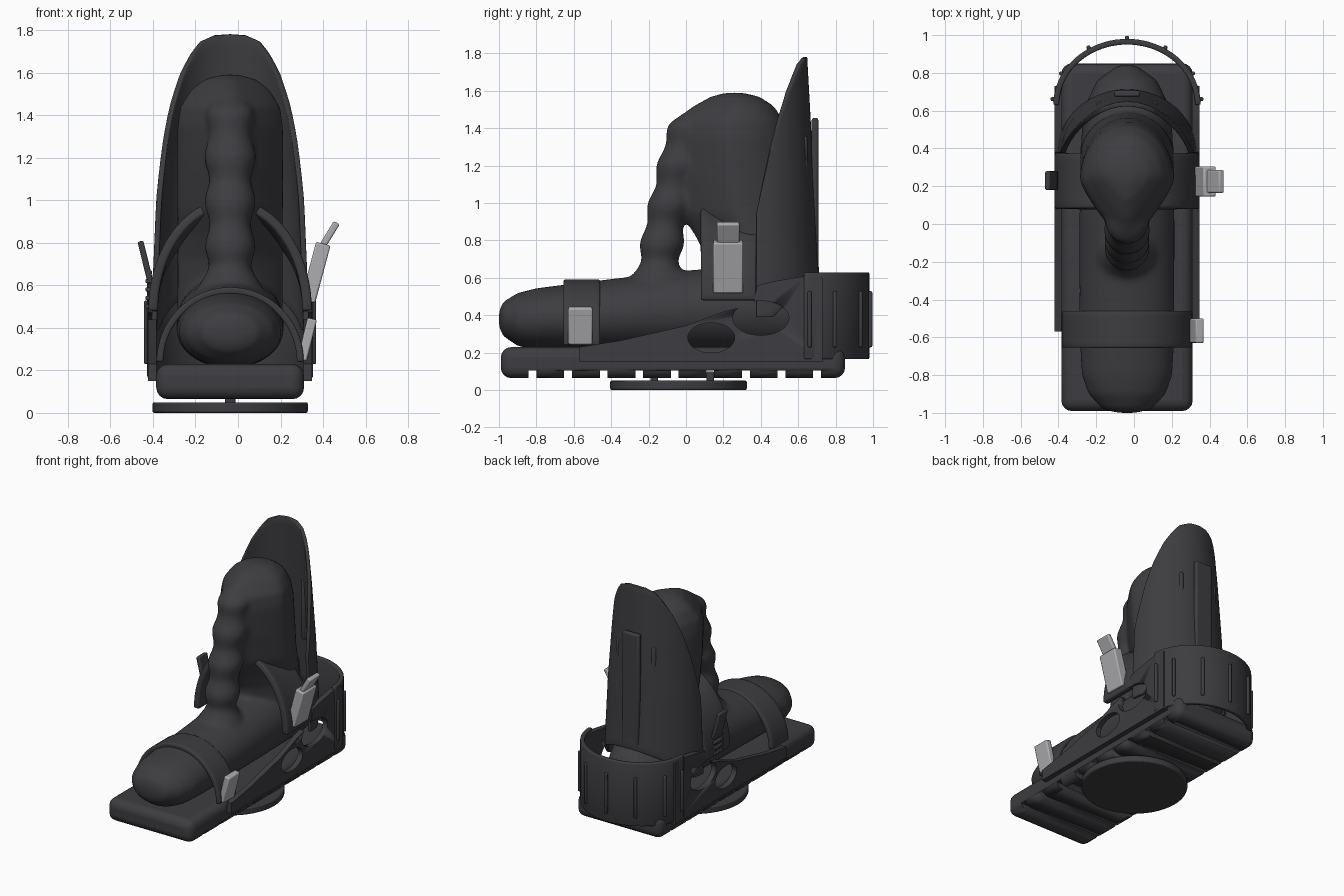
import bpy, bmesh, math
from mathutils import Vector, Matrix

CX = -0.037  # centre line of the binding
old = bpy.data.objects.get("Cube")
if old:
    bpy.data.objects.remove(old)


def material(name, rgb):
    m = bpy.data.materials.new(name)
    m.use_nodes = True
    m.diffuse_color = (*rgb, 1)
    m.node_tree.nodes["Principled BSDF"].inputs["Base Color"].default_value = (*rgb, 1)
    return m


DARK = material("charcoal", (0.047, 0.046, 0.052))
GREY = material("buckle grey", (0.42, 0.42, 0.44))


def finish(name, bm, mat=DARK, angle=35):
    bmesh.ops.recalc_face_normals(bm, faces=bm.faces)
    me = bpy.data.meshes.new(name)
    bm.to_mesh(me)
    bm.free()
    ob = bpy.data.objects.new(name, me)
    bpy.context.collection.objects.link(ob)
    me.materials.append(mat)
    bpy.ops.object.select_all(action='DESELECT')
    ob.select_set(True)
    bpy.context.view_layer.objects.active = ob
    bpy.ops.object.shade_smooth_by_angle(angle=math.radians(angle))
    return ob


def bake(ob):
    """Turn the modifier result into plain mesh."""
    dg = bpy.context.evaluated_depsgraph_get()
    me = bpy.data.meshes.new_from_object(ob.evaluated_get(dg))
    ob.modifiers.clear()
    ob.data = me


def bevel(ob, width, segments=2):
    b = ob.modifiers.new("bevel", 'BEVEL')
    b.width, b.segments, b.limit_method = width, segments, 'ANGLE'
    return ob


def box(name, centre, size, mat=DARK, tilt=0, turn=0, r=0.008):
    bm = bmesh.new()
    rot = Matrix.Rotation(turn, 4, 'Z') @ Matrix.Rotation(tilt, 4, 'Y')
    bmesh.ops.create_cube(bm, size=1, matrix=Matrix.Translation(centre) @ rot
                          @ Matrix.Diagonal((*size, 1)))
    return bevel(finish(name, bm, mat), r)


def cut(ob, cutters):
    for c in cutters:
        m = ob.modifiers.new("cut", 'BOOLEAN')
        m.operation, m.object, m.solver = 'DIFFERENCE', c, 'EXACT'
        c.hide_render = True
    bake(ob)
    for c in cutters:
        bpy.data.objects.remove(c)


def sheet(name, f, nu, nv, thick):
    """Curved sheet from f(u, v), given thickness and softened rims."""
    bm = bmesh.new()
    g = [[bm.verts.new(f(i / nu, j / nv)) for j in range(nv + 1)] for i in range(nu + 1)]
    for i in range(nu):
        for j in range(nv):
            bm.faces.new((g[i][j], g[i + 1][j], g[i + 1][j + 1], g[i][j + 1]))
    ob = finish(name, bm)
    s = ob.modifiers.new("thickness", 'SOLIDIFY')
    s.thickness, s.offset = thick, 0
    return bevel(ob, thick * 0.25)


def loft(bm, rings):
    """Closed skin through rings of points, capped at both ends."""
    vs = [[bm.verts.new(p) for p in ring] for ring in rings]
    n = len(vs[0])
    for a, b in zip(vs, vs[1:]):
        for i in range(n):
            bm.faces.new((a[i], a[(i + 1) % n], b[(i + 1) % n], b[i]))
    bm.faces.new(vs[0])
    bm.faces.new(vs[-1])


def interp(table, t):
    for (a, va), (b, vb) in zip(table, table[1:]):
        if t <= b:
            return va + (vb - va) * (t - a) / (b - a)
    return table[-1][1]


def circle(n=32):
    return [(math.cos(2 * math.pi * i / n), math.sin(2 * math.pi * i / n)) for i in range(n)]


# Boot: foot, leg and ridged tongue fused into one skin
boot = bmesh.new()
foot = [(-1.0, .05, .34, .42), (-.98, .13, .29, .47), (-.9, .205, .235, .52), (-.8, .24, .215, .545),
        (-.6, .252, .21, .57), (-.35, .252, .21, .6), (0, .252, .21, .64), (.3, .25, .21, .66),
        (.6, .235, .21, .66), (.76, .16, .24, .58), (.84, .05, .32, .46)]
loft(boot, [[(CX + rx * c, y, (lo + hi) / 2 + (hi - lo) / 2 * s) for c, s in circle()]
            for y, rx, lo, hi in foot])
leg = [(.4, .25, .14, .6), (.72, .25, .1, .59), (.84, .25, .04, .58), (.95, .25, -.04, .57),
       (1.15, .25, -.08, .56), (1.35, .25, -.09, .54), (1.44, .235, -.07, .52),
       (1.52, .185, .04, .47), (1.57, .12, .13, .39), (1.59, .04, .21, .3)]
loft(boot, [[(CX + rx * c * (1 - .55 * max(0, -s)), (a + b) / 2 + (b - a) / 2 * s, z)
             for c, s in circle()] for z, rx, a, b in leg])
spine = [(.45, -.16), (.65, -.145), (.85, -.12), (1.4, .01), (1.5, .06)]
width = [(.45, .19), (.6, .14), (.7, .108), (1.3, .112), (1.44, .1), (1.5, .04)]
rings = []
for k in range(43):
    z = .45 + k * .025
    r = interp(width, z) + .012 * math.sin((z - .73) * 2 * math.pi / .21)
    rings.append([(CX + r * c, interp(spine, z) + r * s, z) for c, s in circle(24)])
loft(boot, rings)
boot = finish("boot", boot)
m = boot.modifiers.new("fuse", 'REMESH')
m.mode, m.voxel_size, m.use_smooth_shade = 'VOXEL', 0.018, True
m = boot.modifiers.new("soften", 'SMOOTH')
m.factor, m.iterations = 0.5, 6

# Base plate with grooves across the sole
base = bevel(box("base_plate", (CX, -.07, .147), (.695, 1.84, .165), r=0), .055, 4)
base.modifiers.remove(base.modifiers[0])
cut(base, [box("groove", (CX, -.82 + .19 * i, .075), (1, .042, .06), r=0) for i in range(9)])

# Mounting disc
bm = bmesh.new()
bmesh.ops.create_cone(bm, cap_ends=True, segments=48, radius1=.365, radius2=.365, depth=.05,
                      matrix=Matrix.Translation((CX, -.04, .025)))
bevel(finish("mounting_disc", bm), .008)
for y in (-.17, .13):
    box("disc_screw", (CX, y, .07), (.05, .04, .06))

# Side rails with two oval windows
profile = [(-.57, .15), (-.57, .23), (-.35, .265), (0, .345), (.2, .42), (.36, .46), (.38, .56),
           (.46, .58), (.64, .61), (.73, .6), (.73, .15)]
for side, label in ((-1, "right"), (1, "left")):
    x = CX + side * .365
    bm = bmesh.new()
    f = bm.faces.new([bm.verts.new((x - .02, y, z)) for y, z in profile])
    out = bmesh.ops.extrude_face_region(bm, geom=[f])["geom"]
    bmesh.ops.translate(bm, vec=(.04, 0, 0), verts=[v for v in out if isinstance(v, bmesh.types.BMVert)])
    rail = finish(label + "_side_rail", bm)
    holes = []
    for y, z, ry, rz in ((.135, .28, .125, .08), (.4, .385, .15, .092)):
        bm = bmesh.new()
        bmesh.ops.create_cone(bm, cap_ends=True, segments=36, radius1=1, radius2=1, depth=.3,
                              matrix=Matrix.Translation((x, y, z)) @ Matrix.Diagonal((1, ry, rz, 1))
                              @ Matrix.Rotation(math.pi / 2, 4, 'Y'))
        holes.append(finish("window_cutter", bm))
    cut(rail, holes)


# Heel cup band with upright ribs
def heel(u, v):
    a = math.pi * (u - .5)
    return Vector((CX + .375 * math.sin(a), .63 + .335 * math.cos(a), .165 + .465 * v))


sheet("heel_cup", heel, 40, 1, .03)
for d in (-85, -62, -31, 0, 31, 62, 85):
    p = heel(d / 180 + .5, .46)
    a = math.radians(d)
    box("heel_rib", p + Vector((math.sin(a), math.cos(a), 0)) * .016, (.022, .03, .3), turn=-a)

# Highback shell rising behind the leg
rim = [(0, 1.78), (15, 1.775), (30, 1.745), (40, 1.69), (52, 1.6), (65, 1.45), (75, 1.29),
       (85, 1.07), (90, .94)]
half = [(.3, .36), (.6, .352), (1, .335), (1.4, .305), (1.65, .28), (1.78, .27)]


def highback(u, v):
    d = abs(u - .5) * 180
    low = .6 - .21 * min(1, (d / 75) ** 2)
    z = low + (interp(rim, d) - low) * v
    a = math.pi * (u - .5)
    depth = .325 - .055 * (z - .6)
    return Vector((CX + interp(half, z) * math.sin(a), .375 + depth * math.cos(a), z))


sheet("highback", highback, 48, 24, .026)
box("lean_adjuster", (CX, .69, 1.04), (.14, .036, .83), r=.012)
for s in (-1, 1):
    a = s * math.radians(27)
    box("highback_slot_rim", (CX + s * .142, .628, 1.14), (.035, .045, .44), turn=-a, r=.015)


# Arched straps
def strap(name, y0, y1, rx, z, h0, h1, thick):
    def f(u, v):
        a = math.pi * u
        return Vector((CX + rx * math.cos(a), y0 + (y1 - y0) * v,
                       z + (h0 + (h1 - h0) * v ** .7) * math.sin(a)))
    return sheet(name, f, 36, 6, thick)


strap("toe_strap", -.655, -.46, .33, .24, .335, .335, .032)
strap("ankle_strap", .08, .375, .362, .48, .51, .43, .045)

# Light buckles on the left side
box("toe_buckle", (.325, -.565, .345), (.045, .13, .2), GREY, tilt=.24)
box("ankle_buckle", (.365, .225, .66), (.07, .16, .28), GREY, tilt=.26)
box("ankle_buckle_lever", (.425, .225, .83), (.032, .12, .15), GREY, tilt=.55)

# Toothed ladder on the right side
box("ladder_strap", (-.435, .23, .71), (.028, .1, .2), tilt=-.24)
for i in range(5):
    box("ladder_tooth", (-.42, .23, .5 + .04 * i), (.03, .1, .018), r=.004)
